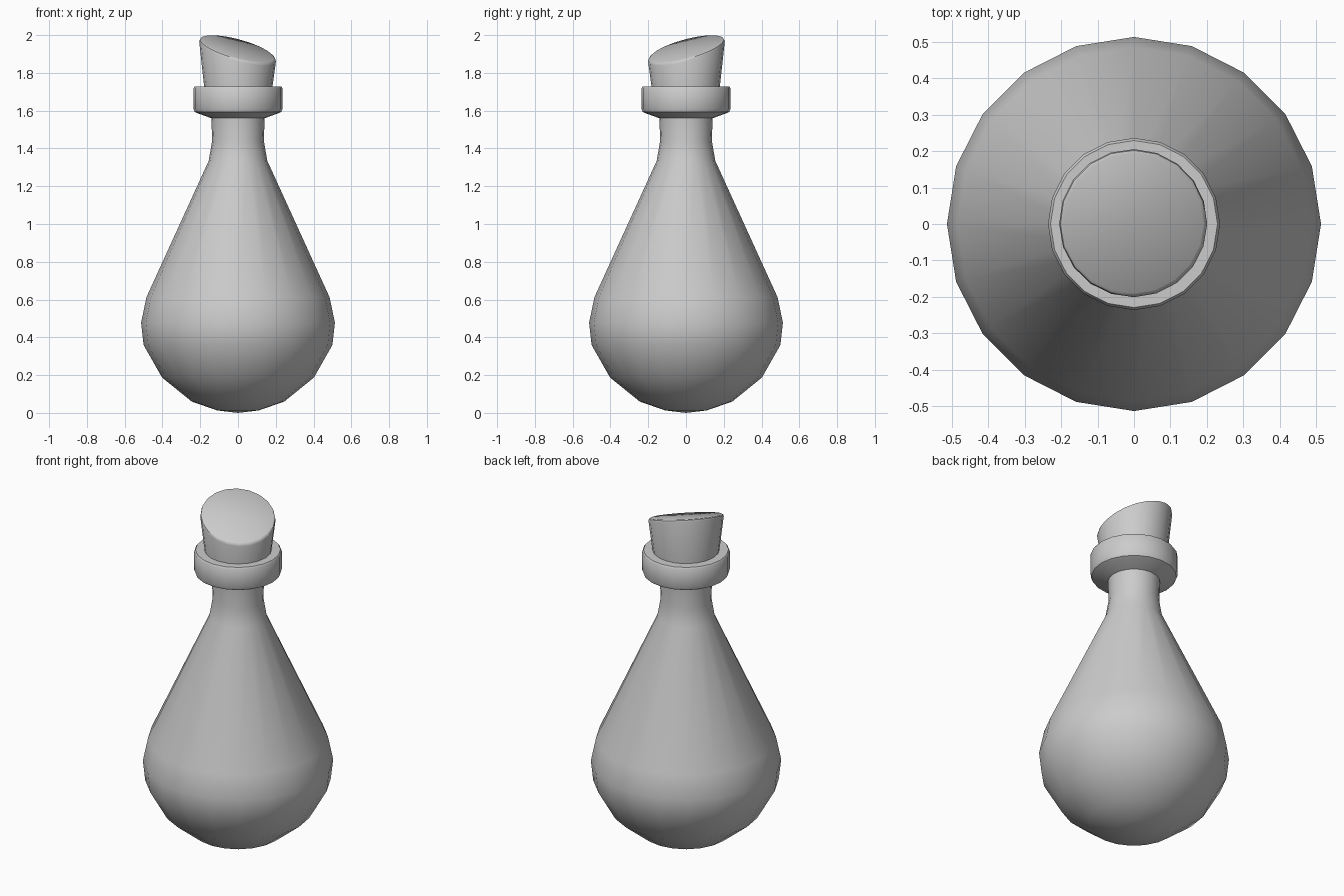
import bpy, bmesh, math

if "Cube" in bpy.data.objects:
    bpy.data.objects.remove(bpy.data.objects["Cube"])

SIDES = 20


def lathe(name, profile, warp=None, angle=35):
    """Spin (radius, z) points round z; radius 0 gives a pole. warp moves ring points."""
    bm = bmesh.new()
    rings = []
    for i, (r, z) in enumerate(profile):
        ring = []
        for k in range(1 if r == 0 else SIDES):
            a = 2 * math.pi * k / SIDES
            p = (r * math.cos(a), r * math.sin(a), z)
            ring.append(bm.verts.new(warp(i, *p) if warp else p))
        rings.append(ring)
    for lo, hi in zip(rings, rings[1:]):
        for k in range(SIDES):
            n = (k + 1) % SIDES
            quad = [lo[k % len(lo)], lo[n % len(lo)], hi[n % len(hi)], hi[k % len(hi)]]
            bm.faces.new(list(dict.fromkeys(quad)))
    bmesh.ops.recalc_face_normals(bm, faces=bm.faces)
    mesh = bpy.data.meshes.new(name)
    bm.to_mesh(mesh)
    bm.free()
    obj = bpy.data.objects.new(name, mesh)
    bpy.context.collection.objects.link(obj)
    bpy.ops.object.select_all(action='DESELECT')
    obj.select_set(True)
    bpy.context.view_layer.objects.active = obj
    bpy.ops.object.shade_smooth_by_angle(angle=math.radians(angle))
    return obj


# Bottle: round belly, conical shoulder, neck and thick lip with a seat for the stopper
lathe("bottle", [
    (0, 0), (0.11, 0.013), (0.245, 0.06), (0.402, 0.187), (0.5, 0.36),
    (0.513, 0.477), (0.485, 0.612), (0.155, 1.335), (0.137, 1.44), (0.141, 1.56),
    (0.213, 1.586), (0.229, 1.594), (0.236, 1.61), (0.236, 1.718), (0.229, 1.728),
    (0.18, 1.728), (0.166, 1.6), (0, 1.6)])


# Stopper: tapered plug with a slanted, softly rounded top
def slant(i, x, y, z):
    if i < 2:
        return x, y, z
    dz = 0.26 * (y - x)
    s = 1 + 0.22 * dz          # taper continues along the slanted rim
    return x * s, y * s, z + dz


lathe("stopper", [
    (0, 1.605), (0.166, 1.605), (0.203, 1.913), (0.2, 1.924),
    (0.192, 1.929), (0, 1.929)], warp=slant)
